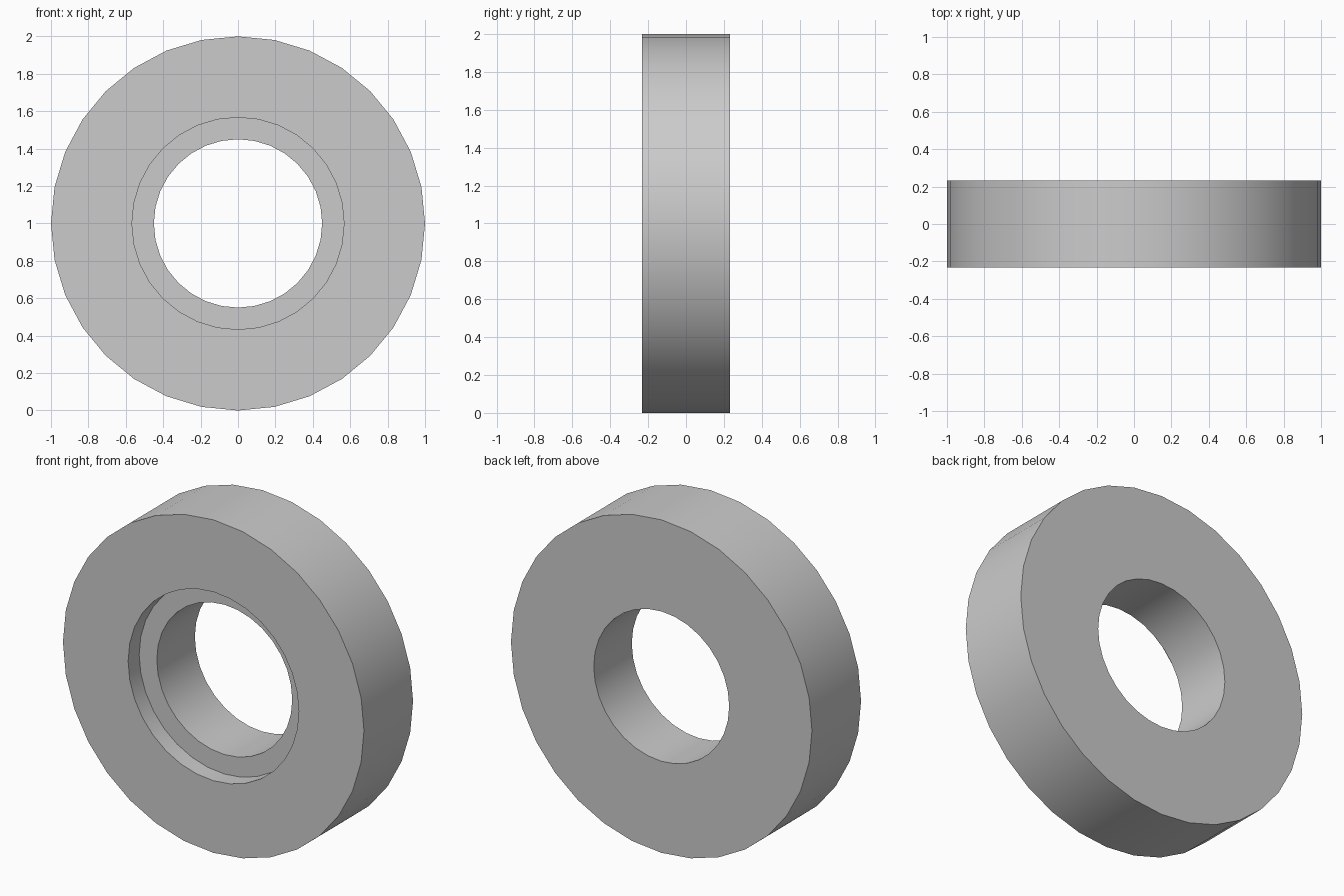
import bpy, bmesh
from math import cos, sin, tau, radians

if "Cube" in bpy.data.objects:
    bpy.data.objects.remove(bpy.data.objects["Cube"])

SIDES = 32
HALF = 0.233
# Closed ring cross-section as (radius, y): rim, back face, bore, recess step, front face
PROFILE = [(1.0, -HALF), (1.0, HALF), (0.45, HALF),
           (0.45, -HALF + 0.105), (0.567, -HALF + 0.105), (0.567, -HALF)]

# Spin the profile around the y axis
bm = bmesh.new()
rings = [[bm.verts.new((r * cos(tau * i / SIDES), y, 1 + r * sin(tau * i / SIDES)))
          for r, y in PROFILE] for i in range(SIDES)]
n = len(PROFILE)
for i in range(SIDES):
    a, b = rings[i], rings[(i + 1) % SIDES]
    for j in range(n):
        k = (j + 1) % n
        bm.faces.new((a[j], a[k], b[k], b[j]))
bmesh.ops.recalc_face_normals(bm, faces=bm.faces)

mesh = bpy.data.meshes.new("recessed_ring")
bm.to_mesh(mesh)
bm.free()
ring = bpy.data.objects.new("recessed_ring", mesh)
bpy.context.collection.objects.link(ring)

# Smooth round walls with crisp rims
bpy.context.view_layer.objects.active = ring
ring.select_set(True)
bpy.ops.object.shade_smooth_by_angle(angle=radians(30))
